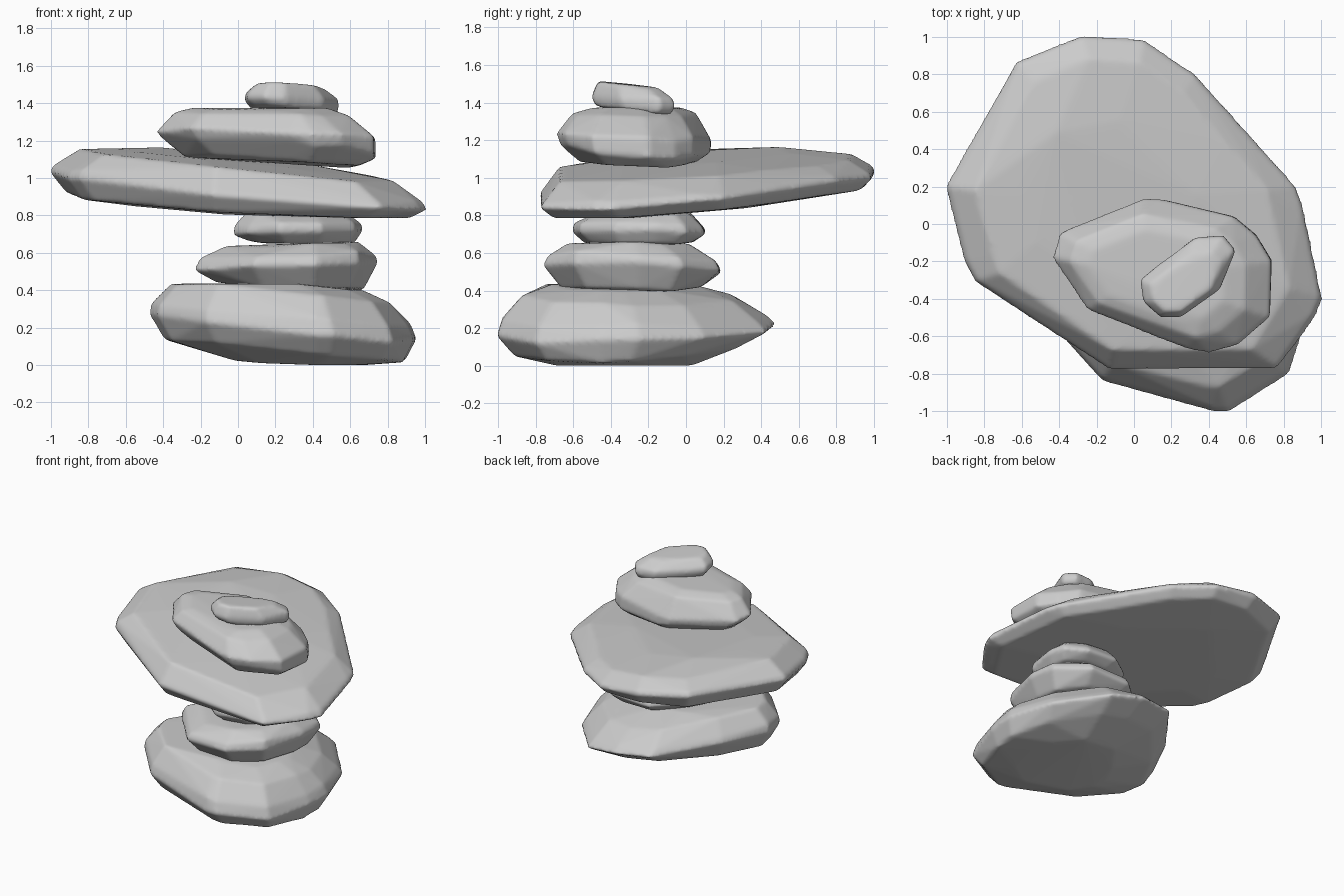
import bpy, bmesh, random

random.seed(4)


def stone(name, outline, rings, zmin, zmax, jitter=0.014):
    """Faceted boulder: hull of scaled copies of a plan outline, each on a tilted plane.
    ring = (scale x, scale y, shift x, shift y, height, slope x, slope y)"""
    cx = (min(p[0] for p in outline) + max(p[0] for p in outline)) / 2
    cy = (min(p[1] for p in outline) + max(p[1] for p in outline)) / 2
    bm = bmesh.new()
    for sx, sy, dx, dy, h, ax, ay in rings:
        for px, py in outline:
            x = cx + (px - cx) * sx + dx
            y = cy + (py - cy) * sy + dy
            z = h + ax * x + ay * y + random.uniform(-jitter, jitter)
            bm.verts.new((x, y, min(max(z, zmin), zmax)))
    bmesh.ops.convex_hull(bm, input=bm.verts[:])
    loose = [v for v in bm.verts if not v.link_faces]
    bmesh.ops.delete(bm, geom=loose, context='VERTS')
    bmesh.ops.recalc_face_normals(bm, faces=bm.faces[:])
    me = bpy.data.meshes.new(name)
    bm.to_mesh(me)
    bm.free()
    ob = bpy.data.objects.new(name, me)
    bpy.context.collection.objects.link(ob)
    # worn, softly rounded edges
    rm = ob.modifiers.new("even_mesh", 'REMESH')
    rm.mode = 'VOXEL'
    rm.voxel_size = 0.016
    rm.use_smooth_shade = True
    sm = ob.modifiers.new("worn_edges", 'SMOOTH')
    sm.factor = 0.5
    sm.iterations = 4
    return ob


# large base boulder
stone("base_stone",
      [(-.475, -.35), (-.43, -.55), (-.17, -.84), (.43, -1.005), (.51, -1.005), (.83, -.8),
       (.94, -.45), (.955, -.25), (.84, .1), (.55, .43), (.3, .48), (.02, .42), (-.3, .0)],
      [(.5, .5, .08, -.05, .055, -.1, .05),
       (.9, .82, .01, -.04, .125, -.095, .04),
       (1, 1, 0, 0, .23, -.1, .02),
       (.97, .95, -.01, -.01, .285, -.08, .0),
       (.83, .78, -.01, -.03, .39, -.09, -.03),
       (.68, .5, -.05, -.08, .445, -.06, .0)], 0, .435)

# two smaller stones stacked above it
stone("lower_spacer_stone",
      [(-.24, -.36), (-.15, -.48), (.08, -.75), (.42, -.76), (.65, -.6),
       (.75, -.25), (.735, -.02), (.53, .18), (.2, .19), (-.05, -.03)],
      [(.8, .78, .02, 0, .43, -.05, 0),
       (1, 1, 0, 0, .51, .03, -.03),
       (.95, .95, .01, 0, .56, .03, -.03),
       (.72, .68, .03, -.02, .63, .04, -.01)], .395, .66)

stone("upper_spacer_stone",
      [(-.03, -.3), (.05, -.46), (.22, -.61), (.45, -.57), (.63, -.38),
       (.67, -.15), (.65, .0), (.5, .1), (.25, .11), (.07, -.02)],
      [(.8, .8, .02, 0, .65, 0, -.01),
       (1, 1, 0, 0, .70, .02, -.02),
       (.97, .97, 0, 0, .735, .02, -.02),
       (.78, .75, 0, 0, .825, -.03, .04)], .64, .84, .01)

# wide tilted slab
stone("wide_slab",
      [(-.28, 1.01), (.05, .99), (.33, .8), (.6, .49), (.87, .2), (.91, .08), (1.01, -.4),
       (.97, -.5), (.77, -.775), (-.13, -.78), (-.2, -.73), (-.85, -.31), (-.91, -.2),
       (-1.01, .2), (-.63, .87)],
      [(.6, .6, .0, -.02, .84, -.043, .07),
       (.91, .92, .0, .0, .86, -.043, .075),
       (1, 1, 0, 0, .945, -.08, .06),
       (.98, .98, 0, 0, .98, -.085, .06),
       (.83, .87, -.01, -.01, 1.065, -.09, .035),
       (.5, .5, -.1, .0, 1.095, -.09, .05)], .785, 1.165, .01)

# thick upper boulder
stone("upper_stone",
      [(-.44, -.18), (-.4, -.05), (-.36, -.03), (.05, .135), (.15, .13), (.53, .04), (.65, -.06),
       (.735, -.2), (.725, -.5), (.55, -.65), (.4, -.69), (.28, -.67), (-.25, -.46)],
      [(.8, .75, .04, .02, 1.09, -.06, -.04),
       (.97, .97, .02, .01, 1.16, -.08, -.08),
       (1, 1, 0, 0, 1.22, -.03, -.06),
       (.8, .8, -.02, .0, 1.335, -.02, .0),
       (.62, .6, -.03, .0, 1.37, -.01, .0)], 1.04, 1.375)

# small cap stone
stone("cap_stone",
      [(.03, -.3), (.05, -.42), (.14, -.5), (.25, -.5), (.46, -.35), (.49, -.27),
       (.545, -.14), (.48, -.06), (.33, -.07), (.1, -.24)],
      [(.9, .9, .01, 0, 1.345, -.03, -.09),
       (1, 1, 0, 0, 1.39, -.04, -.08),
       (.98, .98, 0, 0, 1.42, -.03, -.08),
       (.72, .72, -.01, -.03, 1.475, -.04, -.1)], 1.33, 1.515, .008)
